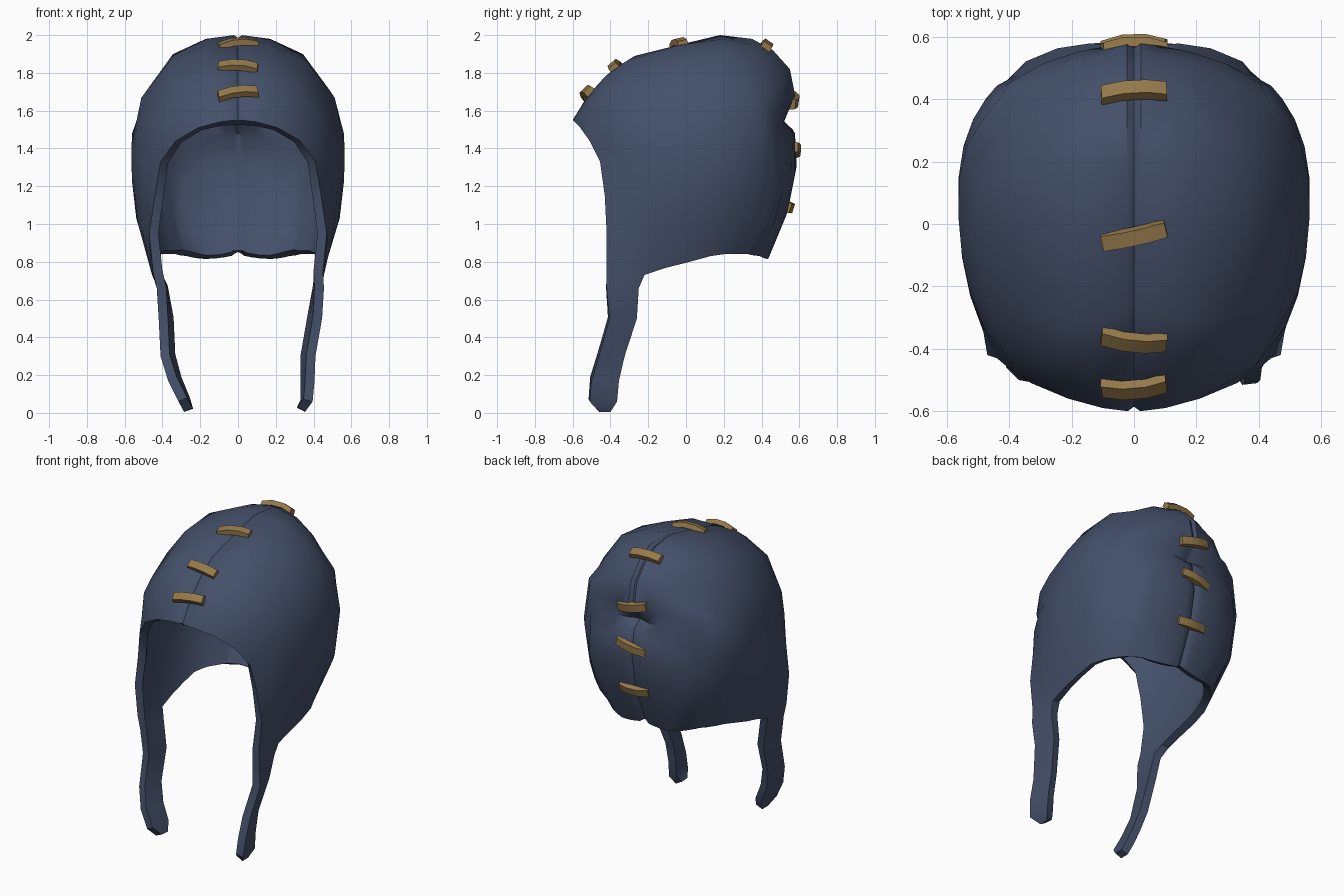
import bpy, bmesh, math
from mathutils import Vector

if "Cube" in bpy.data.objects:
    bpy.data.objects.remove(bpy.data.objects["Cube"])


def material(name, rgb):
    m = bpy.data.materials.new(name)
    m.diffuse_color = (*rgb, 1)
    m.use_nodes = True
    m.node_tree.nodes["Principled BSDF"].inputs["Base Color"].default_value = m.diffuse_color
    return m


BLUE = material("slate blue cloth", (0.058, 0.08, 0.142))
GOLD = material("dull gold", (0.30, 0.19, 0.07))
CENTRE = Vector((0, 0.1, 1.38))

# Seam profile over the head (y, z), from brim to nape
SEAM = [(-.60, 1.55), (-.52, 1.68), (-.38, 1.82), (-.27, 1.89), (-.03, 1.95),
        (.18, 2.0), (.35, 1.98), (.46, 1.92), (.55, 1.82), (.58, 1.67),
        (.50, 1.55), (.565, 1.50), (.585, 1.32), (.54, 1.08), (.44, .84)]
# Side guide points, one per rib
SIDE = [(.43, -.44, 1.33), (.49, -.34, 1.36), (.53, -.22, 1.38), (.55, -.10, 1.4),
        (.56, .03, 1.42), (.55, .15, 1.48), (.52, .25, 1.55), (.46, .33, 1.62),
        (.42, .40, 1.65), (.39, .44, 1.60), (.375, .475, 1.50), (.33, .50, 1.38),
        (.31, .52, 1.20), (.26, .49, 1.02), (.17, .43, .815)]
# Lower hem, one point per rib
HEM = [(.45, -.42, .75), (.455, -.33, .74), (.455, -.22, .73), (.46, -.10, .77),
       (.46, .02, .80), (.45, .13, .83), (.42, .20, .84), (.40, .24, .84),
       (.38, .27, .84), (.36, .30, .84), (.35, .31, .84), (.34, .32, .84),
       (.33, .33, .84), (.31, .35, .835), (.27, .39, .83)]
# Face opening edge
FACE = [(0, -.60, 1.55), (.02, -.60, 1.55), (.10, -.59, 1.54), (.21, -.56, 1.51),
        (.33, -.51, 1.44), (.41, -.455, 1.33), (.44, -.43, 1.15),
        (.47, -.42, .95), (.45, -.42, .75)]
# Strap rows: z, front y, back y, x on the left, x on the right, inward twist
STRAP = [(.66, -.42, -.25, .43, .455, .01), (.50, -.405, -.26, .42, .445, .03),
         (.30, -.46, -.325, .41, .41, .03), (.17, -.50, -.355, .37, .405, .025),
         (.06, -.51, -.365, .315, .395, .015), (.005, -.46, -.40, .285, .355, 0)]
# Soft dents in the cloth: (rib, position along rib) -> depth
DENTS = {(3, .42): .02, (3, .7): .015, (5, .7): .02, (6, .42): .02, (6, .7): .045,
         (7, .42): .02, (7, .7): .045, (8, .7): .025}


def dome_radius(d):
    """Distance to a rounded, slightly boxy head shape in direction d."""
    ax = (.565, .5 if d.y > 0 else .72, .62 if d.z > 0 else .8)
    return sum(abs(c / a) ** 2.3 for c, a in zip(d, ax)) ** (-1 / 2.3)


def rib(i, sign):
    """Points from the seam, past the side guide, down to the hem."""
    if i == 0:
        return [Vector(p) for p in FACE]
    top = Vector((0, *SEAM[i])) - CENTRE
    mid, low = Vector(SIDE[i]) - CENTRE, Vector(HEM[i]) - CENTRE
    t, m, b = top.normalized(), mid.normalized(), low.normalized()
    follow = i == 10 or i >= 12             # rear notch and nape follow the guide point
    top_off = top.length - dome_radius(t)
    mid_off = mid.length - dome_radius(m) if follow else 0
    low_off = low.length - dome_radius(b)
    pts = []
    for f in (0, .06, .2, .42, .7, 1):
        d = t.slerp(m, f)
        r = dome_radius(d) + (1 - f) ** (1 if follow else 2) * top_off + f * mid_off
        r -= DENTS.get((i, f), 0) * (.7 if sign > 0 else 1)
        pts.append(CENTRE + d * r)
    for f in (.33, .67, 1):
        d = m.slerp(b, f)
        low_w = f if i >= 13 else f * f
        mid_w = (1 - f) ** (2 if i == 10 else 1)
        pts.append(CENTRE + d * (dome_radius(d) + low_w * low_off + mid_w * mid_off))
    pts[1] = Vector((.022, pts[0].y, pts[0].z))
    return pts


def finish(name, bm, mat, angle, thickness=0):
    me = bpy.data.meshes.new(name)
    bm.to_mesh(me)
    bm.free()
    me.materials.append(mat)
    ob = bpy.data.objects.new(name, me)
    bpy.context.collection.objects.link(ob)
    bpy.ops.object.select_all(action='DESELECT')
    ob.select_set(True)
    bpy.context.view_layer.objects.active = ob
    if thickness:
        outer = len(me.vertices)
        mod = ob.modifiers.new("thickness", 'SOLIDIFY')
        mod.thickness = thickness
        mod.offset = -1
        bpy.ops.object.modifier_apply(modifier=mod.name)
        for v in list(ob.data.vertices)[:outer]:   # sink the seam on the outside
            if abs(v.co.x) < .001:
                v.co += (CENTRE - v.co).normalized() * .015
    bpy.ops.object.shade_smooth_by_angle(angle=math.radians(angle))
    return ob


# Hood with its two hanging straps
bm = bmesh.new()
for sign in (-1, 1):
    grid = []
    for i in range(len(SEAM)):
        col = rib(i, sign)
        if i < 3:
            for z, yf, yb, xl, xr, twist in STRAP:
                x = (xr if sign > 0 else xl) - twist * i / 2
                col.append(Vector((x, yf + (yb - yf) * i / 2, z)))
        grid.append([bm.verts.new((sign * p.x, p.y, p.z)) for p in col])
    for a, b in zip(grid, grid[1:]):
        for j in range(min(len(a), len(b)) - 1):
            quad = [a[j], a[j + 1], b[j + 1], b[j]]
            bm.faces.new(quad if sign > 0 else quad[::-1])
bmesh.ops.remove_doubles(bm, verts=bm.verts, dist=.0005)
finish("hood", bm, BLUE, 40, .05)


def clasp(n, y, z, normal_deg, yaw_deg):
    """A bent bar lying across the seam."""
    a, w = math.radians(normal_deg), math.radians(yaw_deg)
    out = Vector((0, math.cos(a), math.sin(a)))
    along0 = Vector((0, math.sin(a), -math.cos(a)))
    across = Vector((1, 0, 0)) * math.cos(w) + along0 * math.sin(w)
    along = along0 * math.cos(w) - Vector((1, 0, 0)) * math.sin(w)
    bm = bmesh.new()
    rings = []
    for x, h in ((-.105, -.014), (-.035, .006), (.04, .008), (.105, -.008)):
        c = Vector((0, y, z)) + across * x + out * h
        rings.append([bm.verts.new(c + along * s + out * o) for s, o in
                      ((-.03, -.012), (.03, -.012), (.025, .02), (-.025, .02))])
    for r, q in zip(rings, rings[1:]):
        for k in range(4):
            bm.faces.new((r[k], r[(k + 1) % 4], q[(k + 1) % 4], q[k]))
    bm.faces.new(rings[0])
    bm.faces.new(rings[-1])
    bmesh.ops.recalc_face_normals(bm, faces=bm.faces)
    finish("clasp_%d" % n, bm, GOLD, 25)


# Seven clasps along the seam
for n, spec in enumerate([(-.525, 1.695, 135, 8), (-.375, 1.835, 130, -6),
                          (-.04, 1.955, 103, 13), (.425, 1.945, 55, 3),
                          (.57, 1.655, -8, 12), (.58, 1.39, -3, -10),
                          (.543, 1.09, -18, 2)]):
    clasp(n + 1, *spec)
